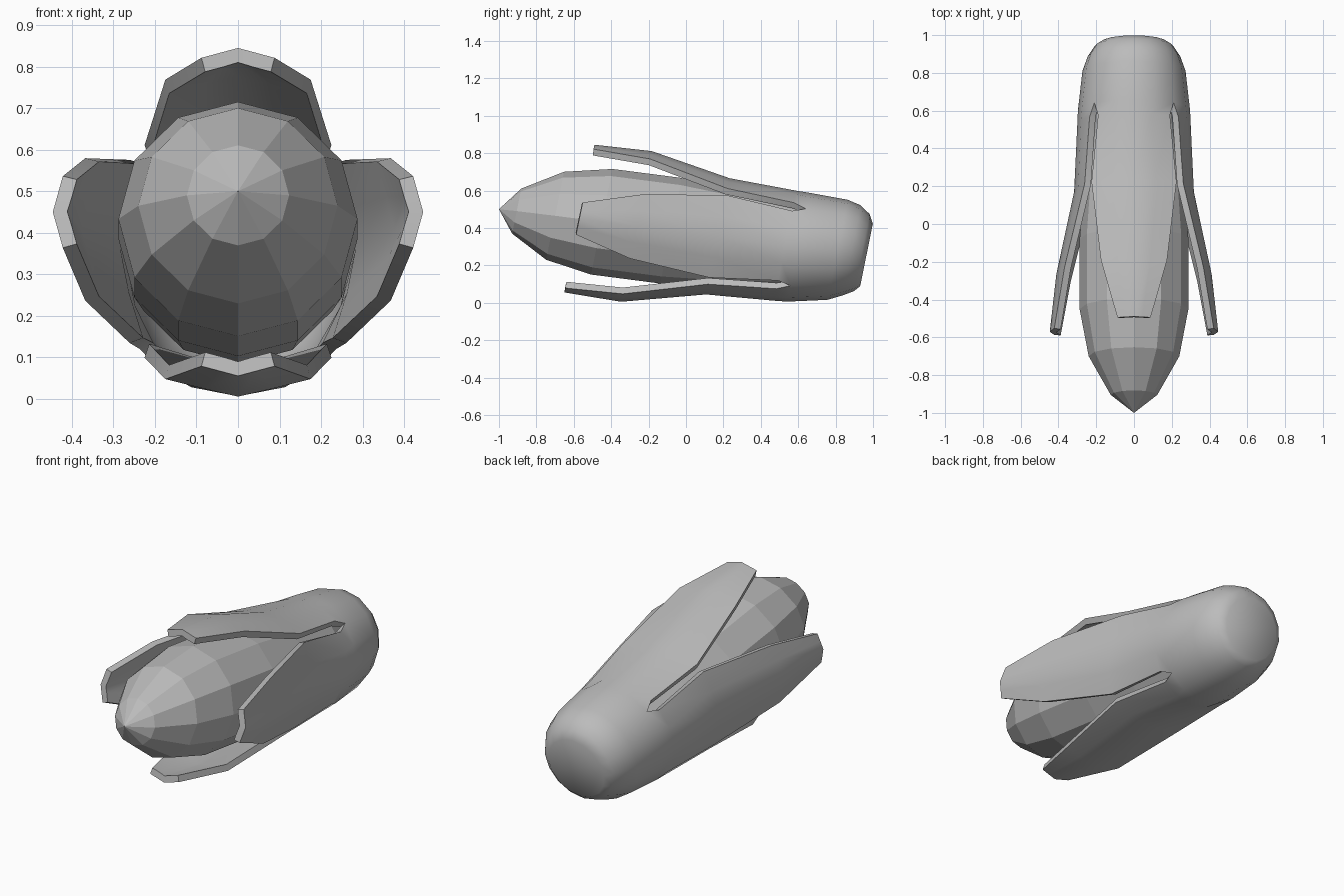
import bpy, bmesh, math
from mathutils import Vector

cube = bpy.data.objects.get("Cube")
if cube:
    bpy.data.objects.remove(cube, do_unlink=True)

TILT = math.radians(11.5)
UP = Vector((0, math.sin(TILT), math.cos(TILT)))
SIDE = Vector((1, 0, 0))

grey = bpy.data.materials.new("plain grey")
grey.use_nodes = True
grey.diffuse_color = (0.5, 0.5, 0.5, 1)
grey.node_tree.nodes["Principled BSDF"].inputs["Base Color"].default_value = (0.5, 0.5, 0.5, 1)


def finish(bm, name):
    bmesh.ops.remove_doubles(bm, verts=bm.verts, dist=0.0005)
    bmesh.ops.recalc_face_normals(bm, faces=bm.faces)
    mesh = bpy.data.meshes.new(name)
    bm.to_mesh(mesh)
    bm.free()
    mesh.materials.append(grey)
    obj = bpy.data.objects.new(name, mesh)
    bpy.context.collection.objects.link(obj)
    return obj


def ring_point(y, z, u, v):
    """Point in a tilted cross-section centred on (0, y, z)."""
    return Vector((0, y, z)) + SIDE * u + UP * v


# Faceted twelve-sided core: y, z, radius of each ring
core_rings = [(-0.905, 0.49, 0.123), (-0.70, 0.465, 0.24), (-0.45, 0.433, 0.288),
              (-0.08, 0.385, 0.288), (0.25, 0.34, 0.262), (0.6, 0.30, 0.22), (0.83, 0.27, 0.13)]
bm = bmesh.new()
rings = []
for y, z, r in core_rings:
    angles = [math.tau * i / 12 for i in range(12)]
    rings.append([bm.verts.new(ring_point(y, z, r * math.sin(a), r * math.cos(a))) for a in angles])
for a, b in zip(rings, rings[1:]):
    for i in range(12):
        j = (i + 1) % 12
        bm.faces.new((a[i], a[j], b[j], b[i]))
tip = bm.verts.new((0, -1, 0.5))
for i in range(12):
    bm.faces.new((tip, rings[0][(i + 1) % 12], rings[0][i]))
bm.faces.new(rings[-1])
finish(bm, "core")

# Sheath: four petals that join into a closed rounded base
# Petal rows: y, z, radius, half width, drop at the edge, share of drop halfway
petal_rows = [(-0.57, 0.45, 0.403, 0.088, 0.024, 0.5), (-0.265, 0.408, 0.411, 0.175, 0.043, 0.48),
              (0.17, 0.355, 0.317, 0.225, 0.056, 0.38), (0.53, 0.305, 0.30, 0.19, 0.065, 0.3)]
# Base rings: y, z, radius
base_rings = [(0.60, 0.297, 0.297), (0.81, 0.283, 0.273), (0.885, 0.28, 0.246),
              (0.94, 0.268, 0.21), (0.965, 0.255, 0.17)]
bm = bmesh.new()
cap = []
for petal in range(4):
    turn = petal * math.pi / 2
    grid = []
    for k, (y, z, r, width, drop, share) in enumerate(petal_rows):
        if k == 0 and petal % 2:
            r += 0.043      # side petals flare wider at the tip
        row = []
        for s in (-1, -0.5, 0, 0.5, 1):
            u = s * width
            v = r - drop * (0 if s == 0 else 1 if abs(s) == 1 else share)
            row.append((y, z, u, v))
        grid.append(row)
    for y, z, r in base_rings:
        grid.append([(y, z, r * math.sin(s * math.pi / 4), r * math.cos(s * math.pi / 4))
                     for s in (-1, -0.5, 0, 0.5, 1)])
    c, sn = math.cos(turn), math.sin(turn)
    verts = [[bm.verts.new(ring_point(y, z, u * c + v * sn, v * c - u * sn)) for y, z, u, v in row]
             for row in grid]
    for a, b in zip(verts, verts[1:]):
        for i in range(4):
            bm.faces.new((a[i], a[i + 1], b[i + 1], b[i]))
    cap += verts[-1][:4]
bm.faces.new(cap)
sheath = finish(bm, "sheath")

# Wall thickness, then smooth shading with sharp rims
solid = sheath.modifiers.new("wall", 'SOLIDIFY')
solid.thickness = 0.035
solid.offset = -1
bpy.ops.object.select_all(action='DESELECT')
sheath.select_set(True)
bpy.context.view_layer.objects.active = sheath
bpy.ops.object.modifier_apply(modifier="wall")
bpy.ops.object.shade_smooth_by_angle(angle=math.radians(50))
